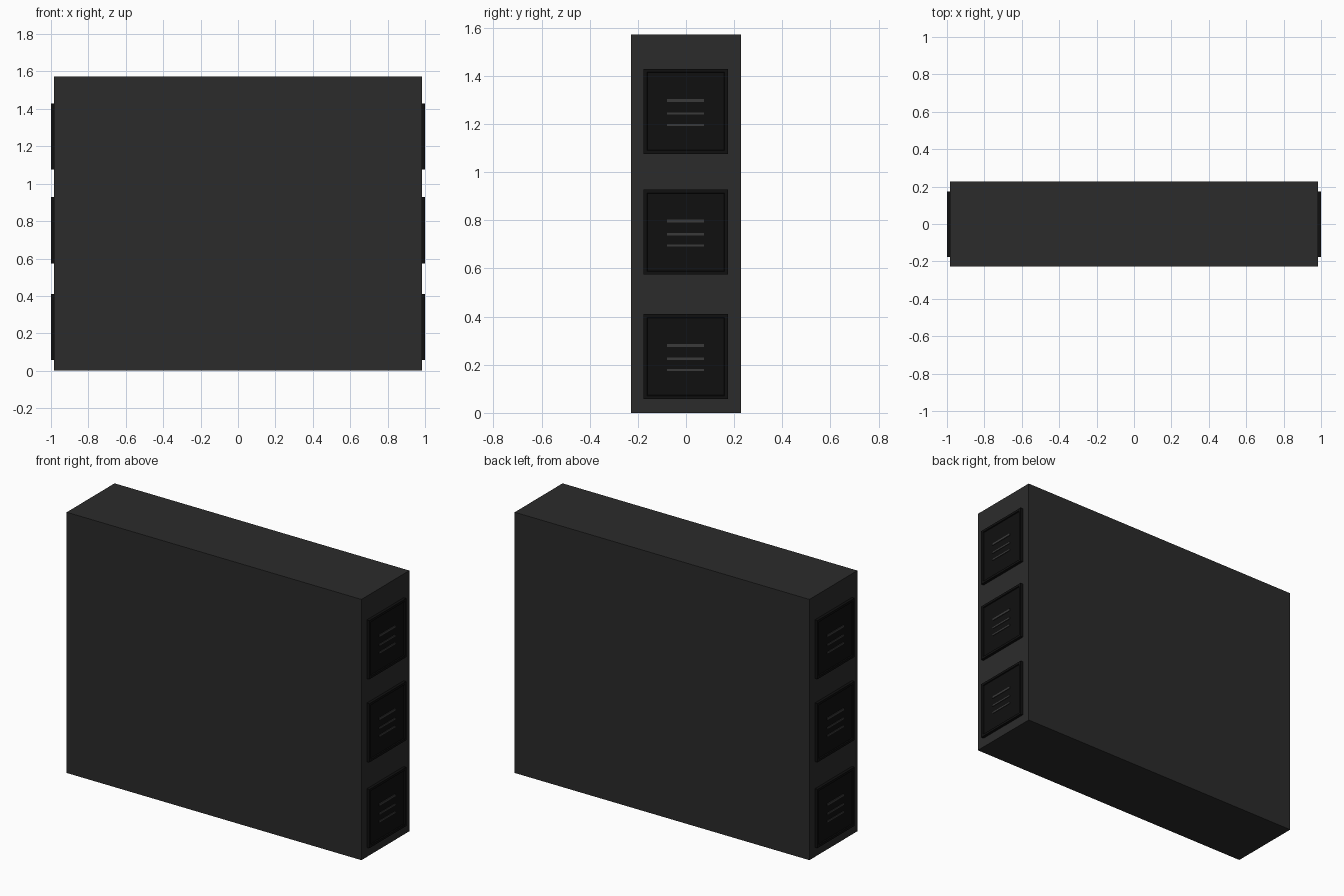
import bpy, bmesh
from mathutils import Matrix

if "Cube" in bpy.data.objects:
    bpy.data.objects.remove(bpy.data.objects["Cube"])


def material(name, v):
    m = bpy.data.materials.new(name)
    m.diffuse_color = (v, v, v, 1)
    m.use_nodes = True
    m.node_tree.nodes["Principled BSDF"].inputs["Base Color"].default_value = m.diffuse_color
    return m


CASE = material("dark_grey", 0.024)
PANEL = material("black", 0.005)
BAR = material("mid_grey", 0.042)


def box(name, lo, hi, mat, dish=None):
    """Box between two corners; dish=(side, inset, depth) sinks the outer x face."""
    bm = bmesh.new()
    size = [b - a for a, b in zip(lo, hi)]
    mid = [(a + b) / 2 for a, b in zip(lo, hi)]
    bmesh.ops.create_cube(bm, size=1, matrix=Matrix.Translation(mid) @ Matrix.Diagonal((*size, 1)))
    if dish:
        side, inset, depth = dish
        bm.normal_update()
        outer = [f for f in bm.faces if f.normal.x * side > 0.9]
        bmesh.ops.inset_region(bm, faces=outer, thickness=inset)
        bmesh.ops.inset_region(bm, faces=outer, thickness=0.003, depth=-depth)
    me = bpy.data.meshes.new(name)
    bm.to_mesh(me)
    bm.free()
    me.materials.append(mat)
    ob = bpy.data.objects.new(name, me)
    bpy.context.collection.objects.link(ob)
    return ob


# Main cabinet
box("cabinet", (-0.983, -0.228, 0), (0.983, 0.228, 1.572), CASE)

# Three vent panels on each end, each with three bars
for side, label in ((1, "right"), (-1, "left")):
    for i, z in enumerate((0.234, 0.751, 1.252)):
        xs = sorted((side * 0.98, side * 1.0))
        box(f"{label}_vent_panel_{i}", (xs[0], -0.177, z - 0.177), (xs[1], 0.175, z + 0.177),
            PANEL, dish=(side, 0.02, 0.006))
        xs = sorted((side * 0.985, side * 0.998))
        for j, (dz, h) in enumerate(((0.046, 0.006), (-0.009, 0.0045), (-0.056, 0.0045))):
            box(f"{label}_vent_{i}_bar_{j}", (xs[0], -0.078, z + dz - h), (xs[1], 0.075, z + dz + h), BAR)
